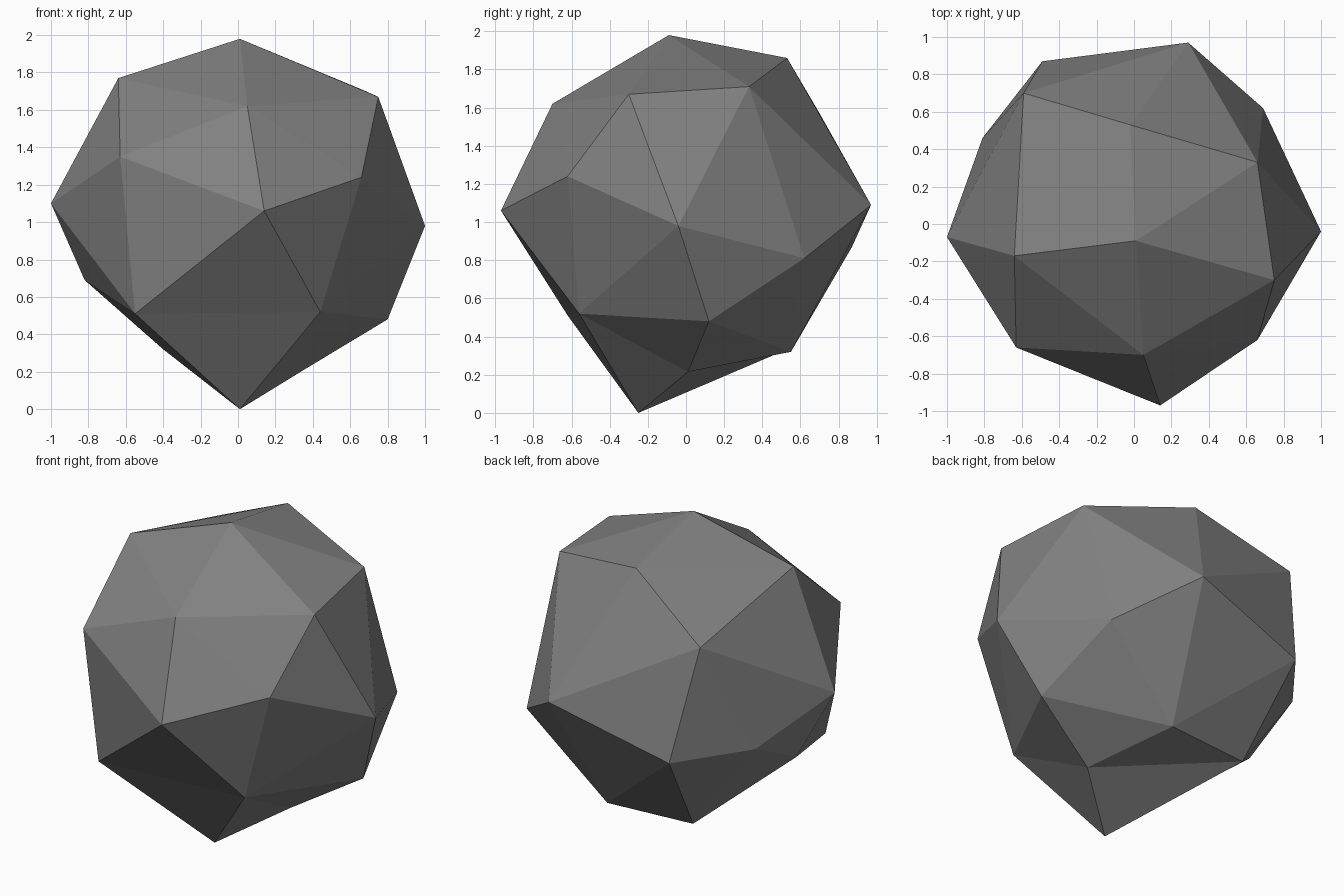
import bpy
import bmesh

cube = bpy.data.objects.get("Cube")
if cube:
    bpy.data.objects.remove(cube, do_unlink=True)

# Single stone colour
stone = bpy.data.materials.new("stone_grey")
stone.use_nodes = True
grey = (0.22, 0.22, 0.22, 1)
stone.diffuse_color = grey
stone.node_tree.nodes["Principled BSDF"].inputs["Base Color"].default_value = grey

# Corners of the rock, grouped by height
crown_corners = [
    (.01, -.09, 1.98), (-.02, .53, 1.86), (-.64, -.17, 1.77),
    (.66, .33, 1.71), (.75, -.3, 1.67), (.05, -.7, 1.62), (-.59, .7, 1.57),
]
girdle_corners = [
    (-.63, -.66, 1.35), (.66, -.62, 1.24), (.14, -.97, 1.06), (-1, -.07, 1.1),
    (1, -.04, .98), (.29, .97, 1.09), (.69, .62, .81), (-.49, .87, .87),
    (-.81, .46, .89), (-.82, .06, .69),
]
lower_corners = [(.8, .12, .48), (.17, .55, .32)]
# Four corners that surround the pointed foot
foot_ring = [(-.55, -.62, .51), (.44, -.56, .52), (.36, .01, .215), (-.4, .5, .32)]
foot_tip = (.01, -.25, 0)

bm = bmesh.new()
for corner in crown_corners + girdle_corners + lower_corners:
    bm.verts.new(corner)
ring = [bm.verts.new(corner) for corner in foot_ring]

# Faceted body wrapped tightly around the corners
bmesh.ops.convex_hull(bm, input=list(bm.verts))

# Open the underside and draw it out to the pointed foot
underside = [f for f in bm.faces if all(v in ring for v in f.verts)]
bmesh.ops.delete(bm, geom=underside, context='FACES')
tip = bm.verts.new(foot_tip)
for edge in [e for e in bm.edges if e.is_boundary]:
    bm.faces.new((*edge.verts, tip))
bmesh.ops.recalc_face_normals(bm, faces=list(bm.faces))

# Flat shaded rock object
mesh = bpy.data.meshes.new("rock")
bm.to_mesh(mesh)
bm.free()
mesh.shade_flat()
mesh.materials.append(stone)
rock = bpy.data.objects.new("rock", mesh)
bpy.context.scene.collection.objects.link(rock)
